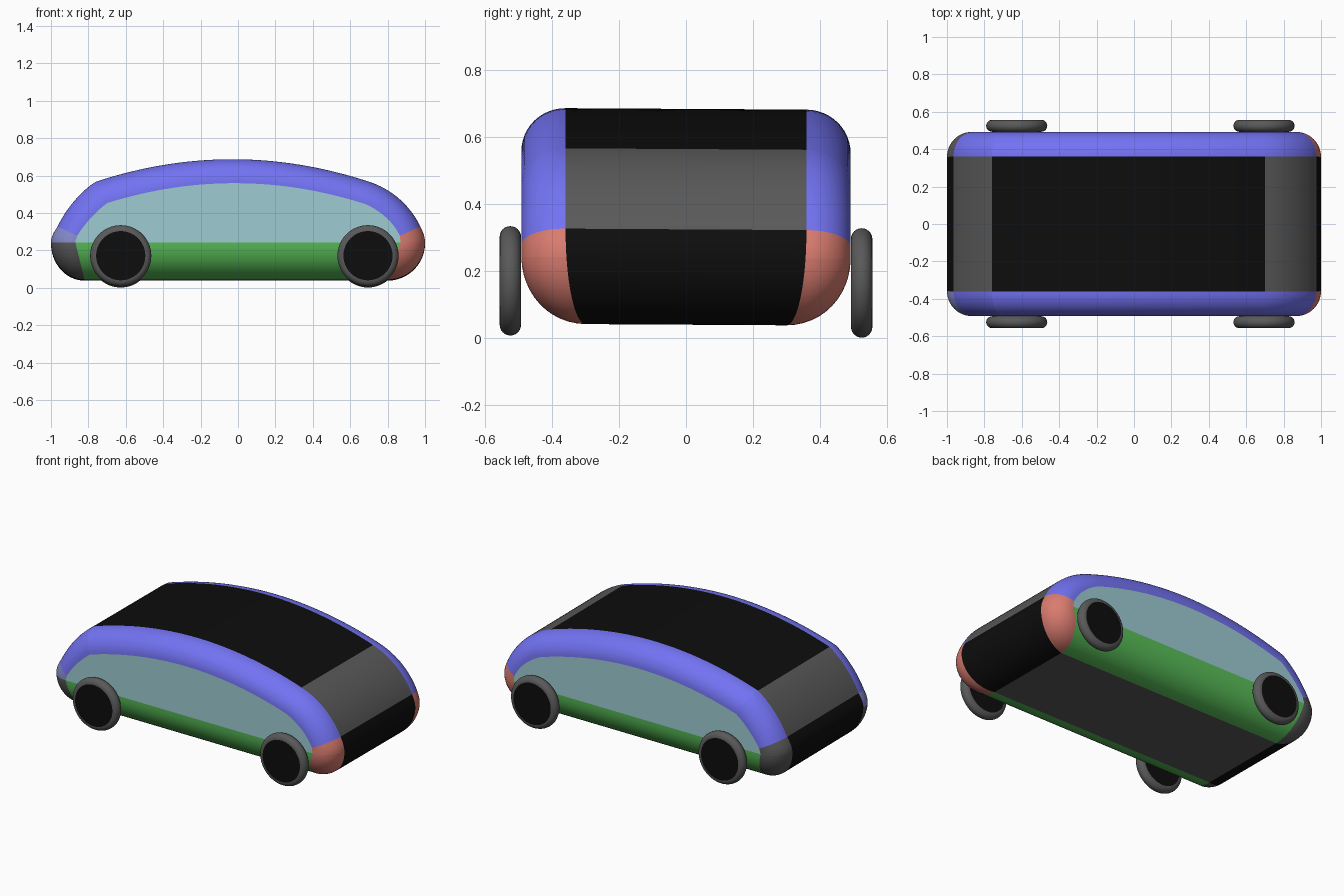
import bpy, bmesh, math
from mathutils import Vector

if "Cube" in bpy.data.objects:
    bpy.data.objects.remove(bpy.data.objects["Cube"])

def material(name, rgb):
    m = bpy.data.materials.new(name)
    m.diffuse_color = (*rgb, 1)
    m.use_nodes = True
    m.node_tree.nodes["Principled BSDF"].inputs["Base Color"].default_value = m.diffuse_color
    return m

BLUE = material("blue paint", (0.17, 0.17, 0.9))
PALE = material("pale blue", (0.24, 0.26, 0.6))
GREEN = material("green sill", (0.1, 0.52, 0.1))
RED = material("red lamp", (0.7, 0.2, 0.16))
GLASS = material("side glass", (0.34, 0.6, 0.65))
BLACK = material("black", (0.004, 0.004, 0.004))
GREY = material("dark grey", (0.1, 0.1, 0.1))

SIDE_Y = 0.492
TILT = -0.006       # the whole car leans very slightly

def finish(name, bm, mat, centre):
    bmesh.ops.remove_doubles(bm, verts=bm.verts, dist=1e-5)
    bm.normal_update()
    for f in bm.faces:
        if f.normal.dot(f.calc_center_median() - centre) < 0:
            f.normal_flip()
        f.smooth = True
    for v in bm.verts:
        v.co.z += TILT * v.co.y
    me = bpy.data.meshes.new(name)
    bm.to_mesh(me)
    bm.free()
    me.set_sharp_from_angle(angle=math.radians(35))
    ob = bpy.data.objects.new(name, me)
    bpy.context.collection.objects.link(ob)
    me.materials.append(mat)

def grid(name, rows, mat, centre=Vector((0, 0, 0.3))):
    bm = bmesh.new()
    vs = [[bm.verts.new(p) for p in r] for r in rows]
    for a, b in zip(vs, vs[1:]):
        for i in range(len(a) - 1):
            bm.faces.new((a[i], a[i + 1], b[i + 1], b[i]))
    finish(name, bm, mat, centre)

def bezier(ctrl, t):
    pts = [Vector(c) for c in ctrl]
    while len(pts) > 1:
        pts = [a.lerp(b, t) for a, b in zip(pts, pts[1:])]
    return pts[0]

def shoulder_y(z):
    # half width of the flat centre strip, narrowing towards the floor
    k = min(max((0.325 - z) / 0.285, 0), 1)
    return 0.3 + 0.06 * math.sqrt(1 - k * k)

# name, outer curve, side curve, steps, strip colour, (-y, +y) edge colours
SEGMENTS = [
    ("roof", [(-.76, .565), (-.03, .805), (.70, .565)],
     [(-.70, .45), (-.01, .665), (.68, .445)], 32, BLACK, (BLUE, BLUE)),
    ("windscreen", [(.70, .565), (.84, .52), (.93, .42), (.975, .325)],
     [(.68, .445), (.76, .41), (.83, .35), (.865, .275)], 14, GREY, (BLUE, BLUE)),
    ("front_bumper_upper", [(.975, .325), (.99, .295), (1, .27), (1, .24)],
     [(.865, .275), (.87, .24)], 6, BLACK, (RED, RED)),
    ("front_bumper_lower", [(1, .24), (1, .13), (.91, .04), (.80, .04)],
     [(.87, .24)], 14, BLACK, (RED, RED)),
    ("floor", [(.80, .04), (-.82, .04)],
     [(.87, .24), (-.87, .24)], 8, GREY, (GREEN, GREEN)),
    ("rear_bumper_lower", [(-.82, .04), (-.92, .04), (-1, .13), (-1, .24)],
     [(-.87, .24)], 14, BLACK, (GREY, GREY)),
    ("rear_bumper_upper", [(-1, .24), (-1, .27), (-.985, .295), (-.965, .325)],
     [(-.87, .24), (-.86, .275)], 6, BLACK, (PALE, GREY)),
    ("rear_window", [(-.965, .325), (-.92, .42), (-.84, .515), (-.76, .565)],
     [(-.86, .275), (-.82, .34), (-.76, .405), (-.70, .45)], 14, GREY, (BLUE, BLUE)),
]

# Body: flat centre strips plus rounded edges on both sides
outline = []
for name, outer, inner, n, strip_mat, edge_mats in SEGMENTS:
    O = [bezier(outer, i / n) for i in range(n + 1)]
    I = [bezier(inner, i / n) for i in range(n + 1)]
    outline += I
    grid(name, [[(o.x, s * shoulder_y(o.y), o.y) for s in (-1, 1)] for o in O], strip_mat)
    for s, mat, label in ((-1, edge_mats[0], "right"), (1, edge_mats[1], "left")):
        rows = []
        for o, c in zip(O, I):
            yo, row = shoulder_y(o.y), []
            for k in range(13):
                a = k / 12 * math.pi / 2
                p = c.lerp(o, math.sin(a))
                row.append((p.x, s * (yo + (SIDE_Y - yo) * math.cos(a)), p.y))
            rows.append(row)
        grid(f"{name}_edge_{label}", rows, mat)

# Side windows: flat panel inside the rounded edges
for s, label in ((-1, "right"), (1, "left")):
    bm = bmesh.new()
    pts = [p for i, p in enumerate(outline) if (p - outline[i - 1]).length > 1e-4]
    bm.faces.new([bm.verts.new((p.x, s * SIDE_Y, p.y)) for p in pts])
    finish(f"side_window_{label}", bm, GLASS, Vector((0, 0, 0.3)))

# Wheels: round-shouldered tyre with a black hub disc on each face
R, HALF, N = 0.1635, 0.032, 64
for x, end in ((-0.627, "rear"), (0.695, "front")):
    for s, label in ((-1, "right"), (1, "left")):
        c = Vector((x, s * 0.525, 0.168))
        def ring(r, dy):
            return [c + Vector((r * math.cos(j * math.tau / N), dy,
                                r * math.sin(j * math.tau / N))) for j in range(N + 1)]
        arc = [k / 12 * math.pi - math.pi / 2 for k in range(13)]
        grid(f"{end}_tyre_{label}",
             [ring(R - HALF + HALF * math.cos(a), HALF * math.sin(a)) for a in arc], GREY, c)
        for d, face in ((-1, "a"), (1, "b")):
            bm = bmesh.new()
            bm.faces.new([bm.verts.new(p) for p in ring(R - HALF, d * HALF)[:-1]])
            finish(f"{end}_hub_{label}_{face}", bm, BLACK, c)
